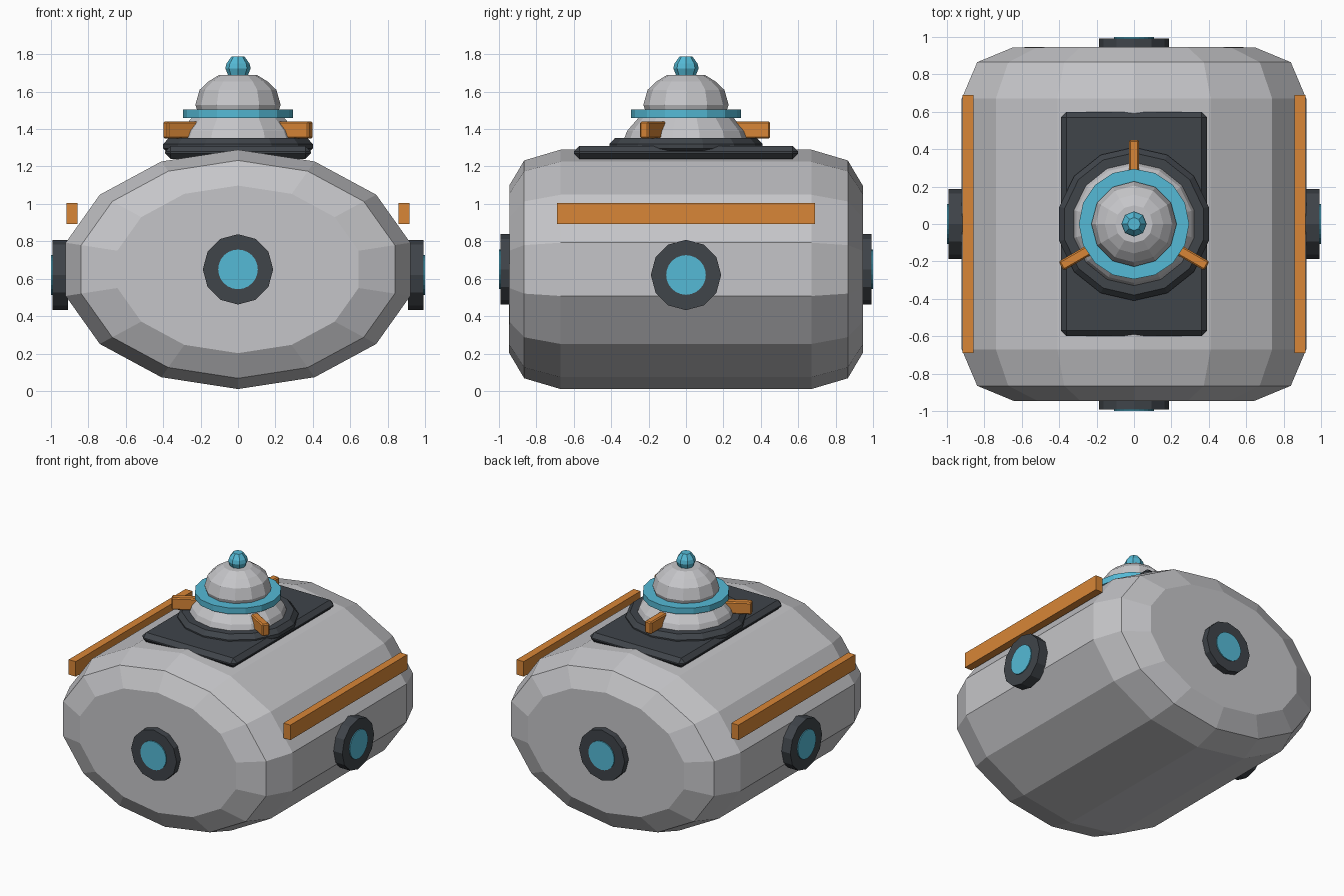
import bpy, bmesh, math
from mathutils import Matrix, Vector

cube = bpy.data.objects.get("Cube")
if cube:
    bpy.data.objects.remove(cube, do_unlink=True)


def material(name, rgb):
    m = bpy.data.materials.new(name)
    m.use_nodes = True
    m.diffuse_color = (*rgb, 1)
    m.node_tree.nodes["Principled BSDF"].inputs["Base Color"].default_value = (*rgb, 1)
    return m


GREY = material("light grey hull", (0.56, 0.56, 0.58))
DARK = material("dark slate", (0.05, 0.058, 0.068))
CYAN = material("cyan glow", (0.09, 0.49, 0.67))
ORANGE = material("orange trim", (0.69, 0.24, 0.038))


def finish(name, bm, mat, matrix):
    bmesh.ops.recalc_face_normals(bm, faces=bm.faces)
    bm.transform(matrix)
    mesh = bpy.data.meshes.new(name)
    bm.to_mesh(mesh)
    bm.free()
    mesh.materials.append(mat)
    obj = bpy.data.objects.new(name, mesh)
    bpy.context.collection.objects.link(obj)
    return obj


def lathe(name, profile, sides, mat, matrix=Matrix(), sx=1, sy=1):
    """Spin (radius, height) pairs around z, with flat caps; first vertex on +y."""
    bm = bmesh.new()
    rings = []
    for r, h in profile:
        angles = [2 * math.pi * i / sides for i in range(sides)]
        rings.append([bm.verts.new((r * sx * math.sin(a), r * sy * math.cos(a), h)) for a in angles])
    for low, high in zip(rings, rings[1:]):
        for i in range(sides):
            j = (i + 1) % sides
            bm.faces.new((low[i], low[j], high[j], high[i]))
    bm.faces.new(rings[0])
    bm.faces.new(rings[-1])
    return finish(name, bm, mat, matrix)


def box(name, size, centre, mat, bevel=0, turn=0):
    bm = bmesh.new()
    bmesh.ops.create_cube(bm, size=1)
    bm.transform(Matrix.Diagonal((*size, 1)))
    if bevel:
        bmesh.ops.bevel(bm, geom=bm.edges[:], offset=bevel, segments=1, affect='EDGES')
    return finish(name, bm, mat, Matrix.Rotation(turn, 4, 'Z') @ Matrix.Translation(centre))


# Oval barrel hull lying along y, with stepped rounded ends
lathe("hull",
      [(0.70, -0.945), (0.91, -0.865), (1, -0.67), (1, 0.67), (0.91, 0.865), (0.70, 0.945)],
      14, GREY, Matrix.Translation((0, 0, 0.65)) @ Matrix.Rotation(math.pi / 2, 4, 'X'),
      sx=0.945, sy=0.64)

# Roof plate and turret, stacked upward
box("roof_plate", (0.78, 1.2, 0.07), (0, 0, 1.275), DARK, 0.03)
lathe("turret_base", [(0.38, 1.27), (0.41, 1.295), (0.41, 1.32), (0.38, 1.352)], 14, DARK)
lathe("turret_skirt", [(0.33, 1.35), (0.315, 1.39), (0.25, 1.465)], 14, GREY)
lathe("turret_ring", [(0.295, 1.46), (0.295, 1.505)], 16, CYAN)
lathe("turret_dome",
      [(0.215, 1.49), (0.228, 1.53), (0.205, 1.61), (0.157, 1.655), (0.10, 1.69)], 12, GREY)
lathe("beacon", [(0.05, 1.68), (0.068, 1.725), (0.062, 1.75), (0.035, 1.787)], 8, CYAN)

# Three radial fins around the turret
for i, side in enumerate(("back", "right", "left")):
    box(f"{side}_turret_fin", (0.055, 0.2, 0.09), (0, 0.35, 1.395), ORANGE, 0.008, i * math.tau / 3)

# Long rails floating beside the hull
for side, s in (("left", 1), ("right", -1)):
    box(f"{side}_rail", (0.058, 1.38, 0.112), (s * 0.887, 0, 0.948), ORANGE)

# Round ports on all four sides, each a dark rim with a glowing lens
ports = (("front", (0, -1, 0), 0.65), ("back", (0, 1, 0), 0.65),
         ("left", (1, 0, 0), 0.62), ("right", (-1, 0, 0), 0.62))
for side, direction, z in ports:
    facing = Vector(direction).to_track_quat('Z', 'Y').to_matrix().to_4x4()
    place = Matrix.Translation((0, 0, z)) @ facing
    lathe(f"{side}_port_rim", [(0.188, 0.91), (0.188, 0.993)], 12, DARK, place)
    lathe(f"{side}_port_lens", [(0.106, 0.99), (0.106, 1.0)], 24, CYAN, place)
